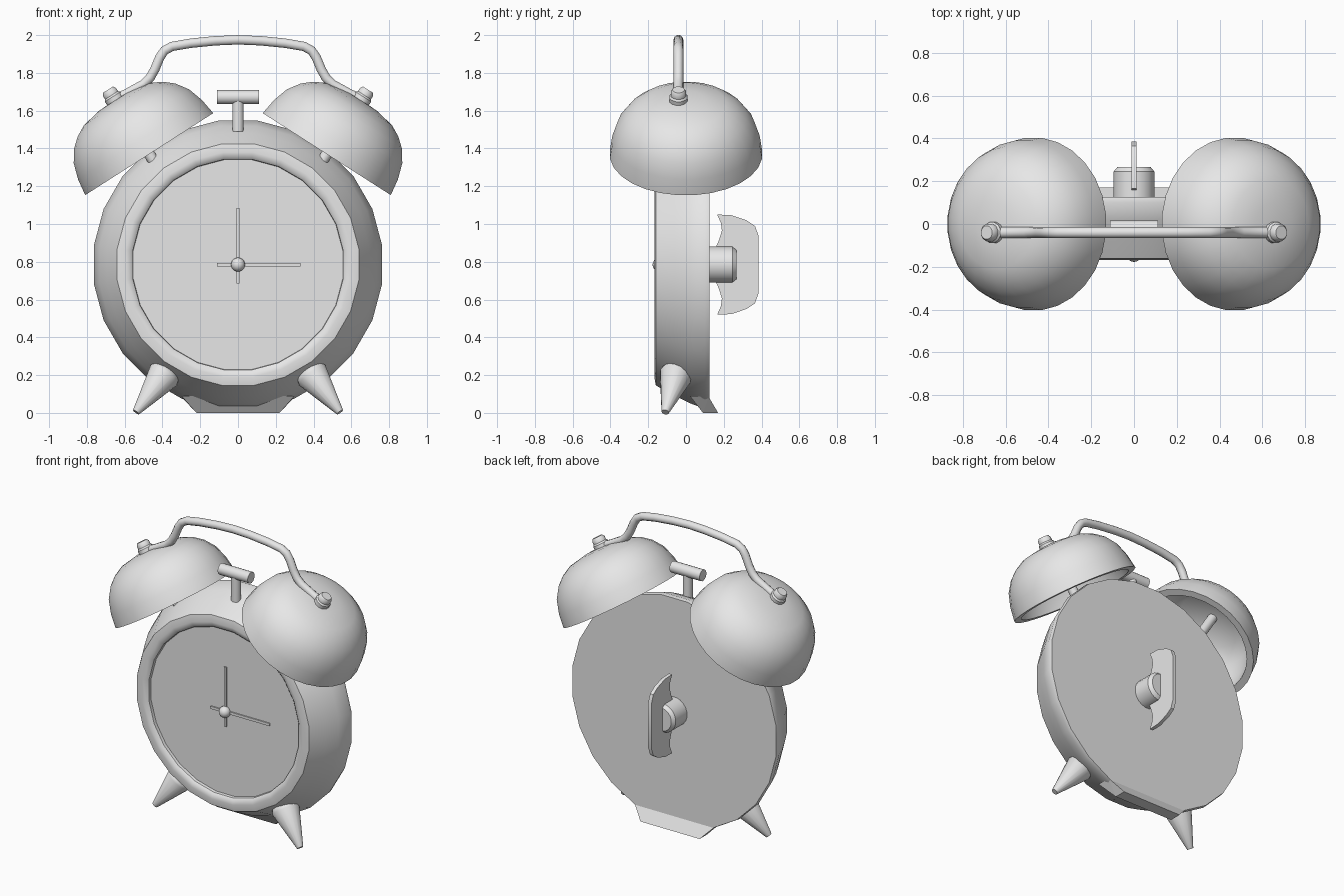
import bpy, bmesh, math
from mathutils import Vector, Matrix

cube = bpy.data.objects.get("Cube")
if cube:
    bpy.data.objects.remove(cube, do_unlink=True)

grey = bpy.data.materials.new("light grey")
grey.use_nodes = True
grey.diffuse_color = (0.8, 0.8, 0.8, 1)
grey.node_tree.nodes["Principled BSDF"].inputs["Base Color"].default_value = (0.8, 0.8, 0.8, 1)


def finish(name, bm, smooth=None):
    """Turn a bmesh into an object, smooth below the given angle."""
    bmesh.ops.recalc_face_normals(bm, faces=bm.faces)
    mesh = bpy.data.meshes.new(name)
    bm.to_mesh(mesh)
    bm.free()
    ob = bpy.data.objects.new(name, mesh)
    bpy.context.collection.objects.link(ob)
    mesh.materials.append(grey)
    if smooth:
        shade(ob, smooth)
    return ob


def shade(ob, angle):
    bpy.ops.object.select_all(action="DESELECT")
    ob.select_set(True)
    bpy.context.view_layer.objects.active = ob
    bpy.ops.object.shade_smooth_by_angle(angle=math.radians(angle))


def lathe(name, profile, origin, axis, sides=24, smooth=35):
    """Spin (radius, height) points about an axis through origin."""
    bm = bmesh.new()
    turn = Matrix.Rotation(math.pi / sides, 3, "Z")
    verts = [bm.verts.new(turn @ Vector((r, 0, h))) for r, h in profile]
    edges = [bm.edges.new(pair) for pair in zip(verts, verts[1:])]
    bmesh.ops.spin(bm, geom=verts + edges, cent=(0, 0, 0), axis=(0, 0, 1),
                   angle=math.tau, steps=sides)
    bmesh.ops.remove_doubles(bm, verts=bm.verts, dist=0.0005)
    rot = Vector(axis).to_track_quat("Z", "Y").to_matrix().to_4x4()
    bm.transform(Matrix.Translation(origin) @ rot)
    return finish(name, bm, smooth)


def rod(name, start, end, radius, sides=16):
    start, end = Vector(start), Vector(end)
    length = (end - start).length
    return lathe(name, [(0, 0), (radius, 0), (radius, length), (0, length)],
                 start, end - start, sides)


def plate(name, centre, size):
    bm = bmesh.new()
    bmesh.ops.create_cube(bm, size=1)
    bm.transform(Matrix.Translation(centre) @ Matrix.Diagonal((*size, 1)))
    return finish(name, bm)


MID = 0.785
BACK = (0, 1, 0)

# Case with raised rim and recessed dial
lathe("case", [(0, -.13), (.56, -.13), (.562, -.15), (.575, -.162), (.6, -.168),
               (.645, -.16), (.70, -.06), (.74, .02), (.77, .10), (.765, .125),
               (0, .125)], (0, 0, MID), BACK, smooth=32)

# Wedge under the back of the case
bm = bmesh.new()
for s in (-1, 1):
    for x, y, z in ((.30, .02, .09), (.30, .12, .085), (.22, .09, 0), (.22, .17, 0)):
        bm.verts.new((s * x, y, z))
bmesh.ops.convex_hull(bm, input=bm.verts)
finish("back_stand", bm)

# Hands and centre cap
bm = bmesh.new()
bmesh.ops.create_uvsphere(bm, u_segments=16, v_segments=10, radius=.037)
bm.transform(Matrix.Translation((0, -.14, MID)))
finish("hand_cap", bm, 60)
plate("minute_hand", (0, -.134, MID + .1), (.018, .008, .4))
plate("hour_hand", (.11, -.134, MID), (.44, .008, .018))

# Bells, posts, nuts and legs on both sides
dome = [(0, .34), (.10, .336), (.21, .315), (.27, .283), (.32, .24), (.365, .175),
        (.392, .09), (.405, 0), (.36, 0), (.34, .10), (.29, .20), (.2, .265), (0, .29)]
for s, side in ((1, "left"), (-1, "right")):
    axis = Vector((s * .539, 0, .842))
    base = Vector((s * .47, 0, 1.37))
    lathe(side + "_bell", dome, base, axis, sides=28, smooth=40)
    rod(side + "_bell_post", base - axis * .1, base + axis * .3, .03)
    lathe(side + "_nut", [(0, .3), (.05, .3), (.05, .36), (.042, .37), (.042, .39),
                          (.032, .405), (0, .405)],
          base + Vector((0, -.04, 0)), axis, sides=12)
    tip = Vector((s * .54, -.11, .004))
    lathe(side + "_leg", [(0, 0), (.02, 0), (.088, .25), (.08, .275), (.05, .295), (0, .302)],
          tip, Vector((s * .385, -.05, .21)) - tip, sides=16, smooth=50)

# Carrying handle
half = [(.655, 1.66), (.59, 1.69), (.50, 1.74), (.465, 1.775), (.44, 1.82), (.415, 1.88),
        (.39, 1.918), (.35, 1.94), (.25, 1.957), (.12, 1.97)]
path = [(-x, z) for x, z in half] + [(0, 1.975)] + half[::-1]
curve = bpy.data.curves.new("handle", "CURVE")
curve.dimensions = "3D"
curve.bevel_depth = .026
curve.bevel_resolution = 3
curve.use_fill_caps = True
spline = curve.splines.new("POLY")
spline.points.add(len(path) - 1)
for point, (x, z) in zip(spline.points, path):
    point.co = (x, -.04, z, 1)
curve.materials.append(grey)
handle = bpy.data.objects.new("handle", curve)
bpy.context.collection.objects.link(handle)
bpy.ops.object.select_all(action="DESELECT")
handle.select_set(True)
bpy.context.view_layer.objects.active = handle
bpy.ops.object.convert(target="MESH")
shade(bpy.context.view_layer.objects.active, 50)

# Hammer
rod("hammer_post", (0, -.02, 1.49), (0, -.02, 1.66), .03)
rod("hammer_head", (-.112, -.02, 1.672), (.112, -.02, 1.672), .037)

# Winding key
lathe("key_shaft", [(0, .11), (.096, .11), (.096, .245), (.078, .267), (0, .267)],
      (0, 0, MID), BACK, sides=20)
key = [(.155, .085), (.175, .13), (.19, .18), (.185, .22), (.165, .265), (.24, .262),
       (.32, .235), (.365, .205), (.385, .15)]
outline = [(y, z) for y, z in key] + [(y, -z) for y, z in key[::-1]]
bm = bmesh.new()
face = bm.faces.new([bm.verts.new((-.012, y, MID + z)) for y, z in outline])
grown = bmesh.ops.extrude_face_region(bm, geom=[face])["geom"]
bmesh.ops.translate(bm, vec=(.024, 0, 0),
                    verts=[v for v in grown if isinstance(v, bmesh.types.BMVert)])
finish("key_wing", bm, 35)
